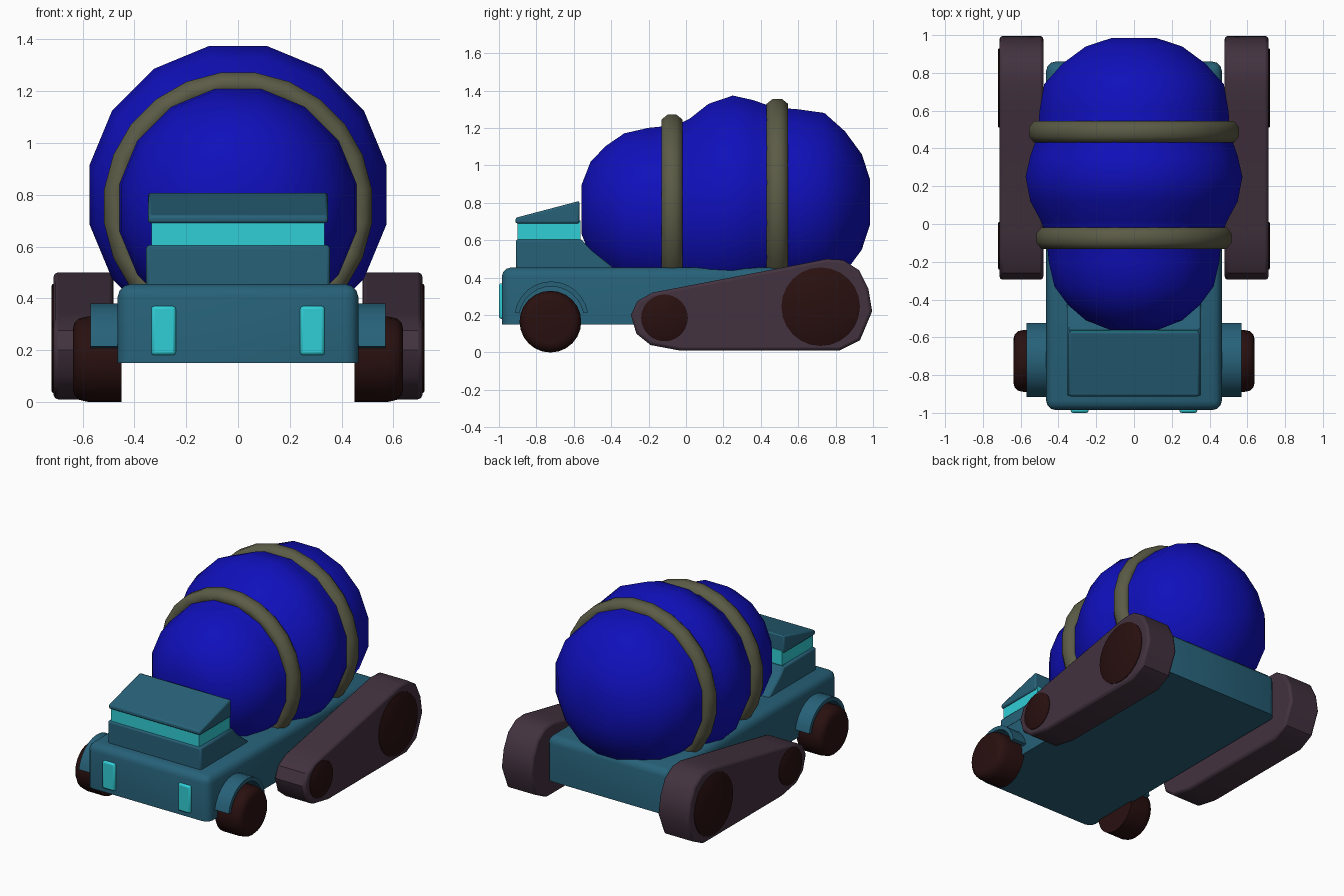
import bpy, bmesh
from math import sin, cos, pi, radians

cube = bpy.data.objects.get("Cube")
if cube:
    bpy.data.objects.remove(cube)


def material(name, rgb):
    m = bpy.data.materials.new(name)
    m.use_nodes = True
    m.diffuse_color = (*rgb, 1)
    m.node_tree.nodes["Principled BSDF"].inputs["Base Color"].default_value = (*rgb, 1)
    return m


TEAL = material("teal paint", (0.02, 0.12, 0.19))
CYAN = material("cyan glass", (0.03, 0.62, 0.68))
BLUE = material("blue drum paint", (0.005, 0.005, 0.5))
GREY = material("olive grey band", (0.105, 0.105, 0.062))
TRACK = material("plum rubber", (0.055, 0.032, 0.05))
WHEEL = material("dark brown wheel", (0.022, 0.005, 0.005))


def finish(name, bm, mat, angle=35, bevel=0, segments=2):
    bmesh.ops.recalc_face_normals(bm, faces=bm.faces[:])
    mesh = bpy.data.meshes.new(name)
    bm.to_mesh(mesh)
    bm.free()
    mesh.materials.append(mat)
    ob = bpy.data.objects.new(name, mesh)
    bpy.context.collection.objects.link(ob)
    bpy.ops.object.select_all(action='DESELECT')
    bpy.context.view_layer.objects.active = ob
    ob.select_set(True)
    bpy.ops.object.shade_smooth_by_angle(angle=radians(angle))
    if bevel:
        mod = ob.modifiers.new("soft edges", 'BEVEL')
        mod.width, mod.segments = bevel, segments
        mod.limit_method, mod.angle_limit = 'ANGLE', radians(50)
    return ob


def loft(rings, closed=False):
    """Skin a list of equal point loops, capping the ends unless closed."""
    bm = bmesh.new()
    loops = [[bm.verts.new(p) for p in ring] for ring in rings]
    pairs = list(zip(loops, loops[1:])) + ([(loops[-1], loops[0])] if closed else [])
    for a, b in pairs:
        for i in range(len(a)):
            j = (i + 1) % len(a)
            bm.faces.new((a[i], a[j], b[j], b[i]))
    if not closed:
        bm.faces.new(loops[0])
        bm.faces.new(loops[-1])
    return bm


def prism(name, profile, x0, x1, mat, **kw):
    """Side (y, z) profile extruded across x."""
    return finish(name, loft([[(x, y, z) for y, z in profile] for x in (x0, x1)]), mat, **kw)


def box(name, x0, x1, y0, y1, z0, z1, mat, **kw):
    return prism(name, [(y0, z0), (y1, z0), (y1, z1), (y0, z1)], x0, x1, mat, **kw)


def disc(name, y, z, stations, mat, sides=24):
    """Wheel turned about an x axis from (x, radius) stations."""
    rings = [[(x, y + r * cos(2 * pi * i / sides), z + r * sin(2 * pi * i / sides))
              for i in range(sides)] for x, r in stations]
    return finish(name, loft(rings), mat, angle=40)


# Chassis with rounded top and front edges, square underside
bm = loft([[(x, -0.985, 0.15), (x, 0.86, 0.15), (x, 0.86, 0.455), (x, -0.985, 0.455)]
           for x in (-0.465, 0.465)])
soft = [e for e in bm.edges if not all(v.co.z < 0.2 for v in e.verts)]
bmesh.ops.bevel(bm, geom=soft, offset=0.05, segments=3, profile=0.5, affect='EDGES')
finish("chassis", bm, TEAL, angle=40)

# Cab, window band and sloping roof
prism("cab_body", [(-0.91, 0.43), (-0.91, 0.605), (-0.56, 0.605), (-0.51, 0.55), (-0.39, 0.455), (-0.39, 0.43)],
      -0.355, 0.355, TEAL, bevel=0.012)
box("cab_windows", -0.335, 0.335, -0.9, -0.565, 0.59, 0.705, CYAN)
prism("cab_roof", [(-0.912, 0.69), (-0.912, 0.72), (-0.57, 0.81), (-0.57, 0.69)],
      -0.347, 0.347, TEAL, bevel=0.01)

# Drum: one bulging body lofted along y as (y, radius, centre height)
drum = [(-0.56, 0.13, 0.765), (-0.51, 0.26, 0.765), (-0.43, 0.355, 0.755),
        (-0.33, 0.43, 0.75), (-0.2, 0.46, 0.75), (-0.05, 0.475, 0.75),
        (0.02, 0.505, 0.755), (0.12, 0.56, 0.78), (0.25, 0.585, 0.8),
        (0.36, 0.56, 0.8), (0.47, 0.52, 0.8), (0.6, 0.51, 0.8),
        (0.74, 0.485, 0.805), (0.85, 0.385, 0.805), (0.94, 0.26, 0.805), (0.985, 0.12, 0.805)]
SIDES = 16
angles = [2 * pi * (i + 0.5) / SIDES for i in range(SIDES)]
finish("mixer_drum", loft([[(r * sin(a), y, c + r * cos(a)) for a in angles] for y, r, c in drum]),
       BLUE, angle=60)

# Bands around the drum
for name, y, r, c in (("front_band", -0.075, 0.475, 0.755), ("rear_band", 0.488, 0.515, 0.8)):
    rings = []
    for i in range(24):
        a = 2 * pi * (i + 0.5) / 24
        ring = []
        for k in range(8):
            t = 2 * pi * (k + 0.5) / 8
            q = r + 0.05 * cos(t)
            ring.append((q * sin(a), y + 0.062 * sin(t), c + q * cos(a)))
        rings.append(ring)
    finish(name, loft(rings, closed=True), GREY, angle=60)

# Track outline in (y, z)
track = [(-0.295, 0.2), (-0.265, 0.1), (-0.19, 0.04), (-0.03, 0.01), (0.82, 0.01),
         (0.93, 0.065), (0.995, 0.22), (0.975, 0.34), (0.925, 0.44), (0.84, 0.495),
         (0.75, 0.5), (0.6, 0.47), (-0.05, 0.345), (-0.18, 0.32), (-0.26, 0.275)]

# Mirrored running gear and lights
for s, side in ((1, "left"), (-1, "right")):
    prism(side + "_track", track, s * 0.48, s * 0.712, TRACK, bevel=0.016)
    for name, y, z, r in (("idler", -0.115, 0.185, 0.125), ("drive", 0.72, 0.245, 0.21)):
        disc(f"{side}_{name}_wheel", y, z, [(s * 0.6, r), (s * 0.716, r), (s * 0.72, r - 0.006)], WHEEL)

    # Front wheel with rounded shoulder
    disc(side + "_front_wheel", -0.725, 0.165,
         [(s * 0.45, 0.165), (s * 0.58, 0.165), (s * 0.615, 0.157), (s * 0.632, 0.14), (s * 0.638, 0.115)], WHEEL)

    # Arched mudguard shell
    start, steps = radians(11), 12
    arc = [start + (pi - 2 * start) * i / steps for i in range(steps + 1)]
    shell = [(-0.72 + 0.2 * cos(a), 0.175 + 0.205 * sin(a)) for a in arc]
    shell += [(-0.72 + 0.175 * cos(a), 0.175 + 0.178 * sin(a)) for a in reversed(arc)]
    prism(side + "_mudguard", shell, s * 0.44, s * 0.57, TEAL)

    box(side + "_headlight", s * 0.24, s * 0.335, -1.0, -0.96, 0.18, 0.37, CYAN, bevel=0.012)
